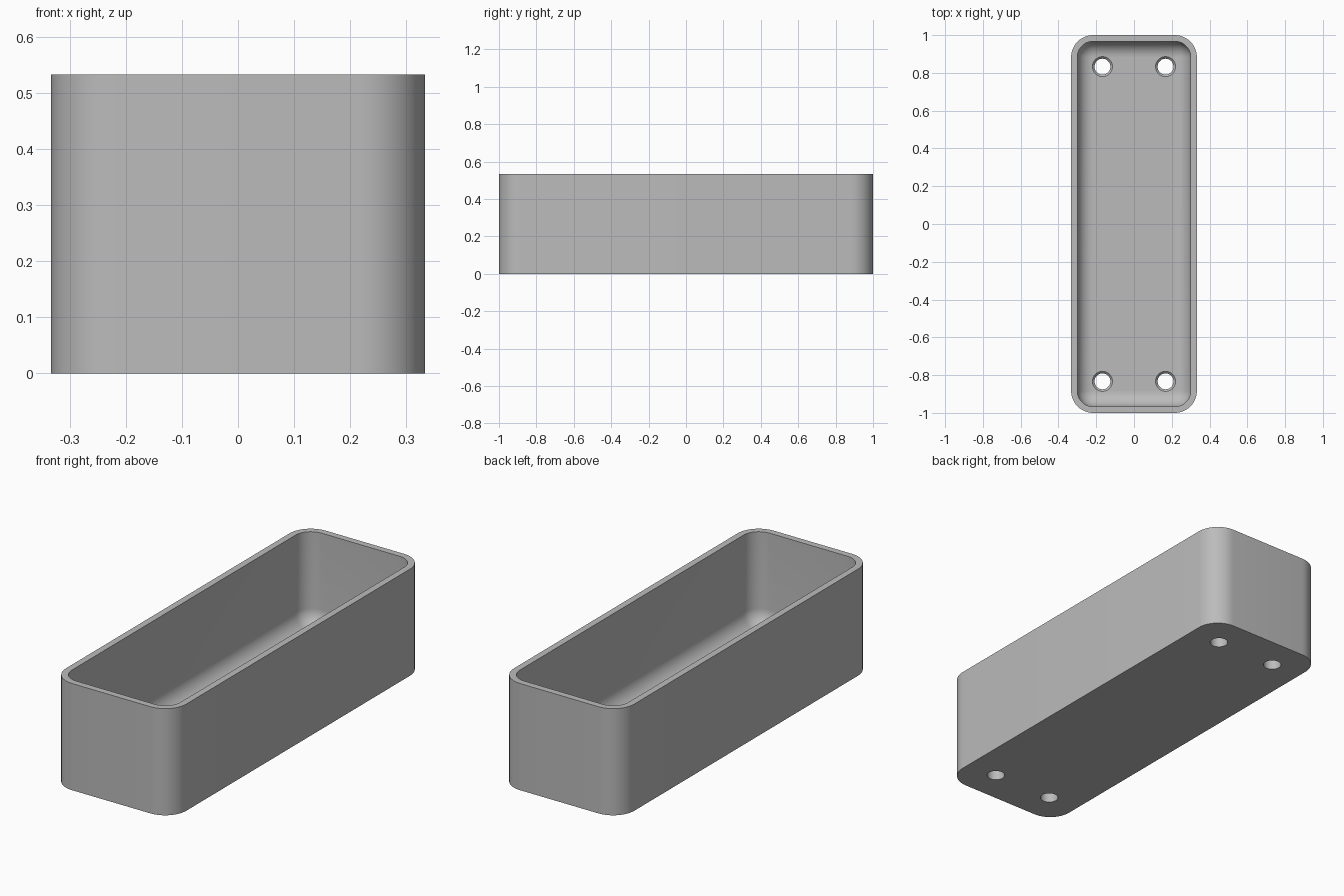
import bpy, bmesh, math

cube = bpy.data.objects.get("Cube")
if cube:
    bpy.data.objects.remove(cube, do_unlink=True)

HALF_X, HALF_Y, HEIGHT = 0.333, 1.0, 0.533
WALL, FLOOR = 0.033, 0.067
OUTER_R, FILLET = 0.117, 0.083
STEPS = 12

grey = bpy.data.materials.new("plain grey")
grey.use_nodes = True
colour = (0.5, 0.5, 0.5, 1)
grey.diffuse_color = colour
grey.node_tree.nodes["Principled BSDF"].inputs["Base Color"].default_value = colour


def ring(bm, inset, z):
    """Rounded rectangle of vertices, inset from the outer wall."""
    radius = max(OUTER_R - inset, 0)
    cx, cy = HALF_X - OUTER_R, HALF_Y - OUTER_R
    verts = []
    for quarter, (sx, sy) in enumerate([(1, 1), (-1, 1), (-1, -1), (1, -1)]):
        for i in range(STEPS + 1):
            a = (quarter + i / STEPS) * math.pi / 2
            verts.append(bm.verts.new((sx * cx + radius * math.cos(a),
                                       sy * cy + radius * math.sin(a), z)))
    return verts


def finish(bm, name):
    bmesh.ops.remove_doubles(bm, verts=bm.verts, dist=0.0002)
    bmesh.ops.recalc_face_normals(bm, faces=bm.faces)
    mesh = bpy.data.meshes.new(name)
    bm.to_mesh(mesh)
    bm.free()
    mesh.materials.append(grey)
    obj = bpy.data.objects.new(name, mesh)
    bpy.context.collection.objects.link(obj)
    return obj


# Tray: outer wall, rim, inner wall and rounded transition into the floor
levels = [(0, 0), (0, HEIGHT), (WALL, HEIGHT)]
for i in range(STEPS + 1):
    a = i / STEPS * math.pi / 2
    levels.append((WALL + FILLET * (1 - math.cos(a)),
                   FLOOR + FILLET * (1 - math.sin(a))))
bm = bmesh.new()
rings = [ring(bm, *level) for level in levels]
for low, high in zip(rings, rings[1:]):
    for i in range(len(low)):
        j = (i + 1) % len(low)
        bm.faces.new((low[i], low[j], high[j], high[i]))
bm.faces.new(rings[0])
bm.faces.new(rings[-1])
tray = finish(bm, "tray")

# Countersunk screw holes through the floor
profile = [(0.042, -0.05), (0.042, FLOOR - 0.011), (0.053, FLOOR), (0.053, FLOOR + 0.01)]
bm = bmesh.new()
for sx in (-1, 1):
    for sy in (-1, 1):
        loops = [[bm.verts.new((sx * 0.167 + r * math.cos(k * math.tau / 48),
                                sy * 0.833 + r * math.sin(k * math.tau / 48), z))
                  for k in range(48)] for r, z in profile]
        for low, high in zip(loops, loops[1:]):
            for k in range(48):
                n = (k + 1) % 48
                bm.faces.new((low[k], low[n], high[n], high[k]))
        bm.faces.new(loops[0])
        bm.faces.new(loops[-1])
cutter = finish(bm, "screw_hole_cutter")
cutter.hide_render = True

cut = tray.modifiers.new("screw holes", "BOOLEAN")
cut.operation = "DIFFERENCE"
cut.solver = "EXACT"
cut.object = cutter
bpy.context.view_layer.objects.active = tray
tray.select_set(True)
bpy.ops.object.modifier_apply(modifier=cut.name)
bpy.data.objects.remove(cutter, do_unlink=True)
bpy.ops.object.shade_smooth_by_angle(angle=math.radians(30))
